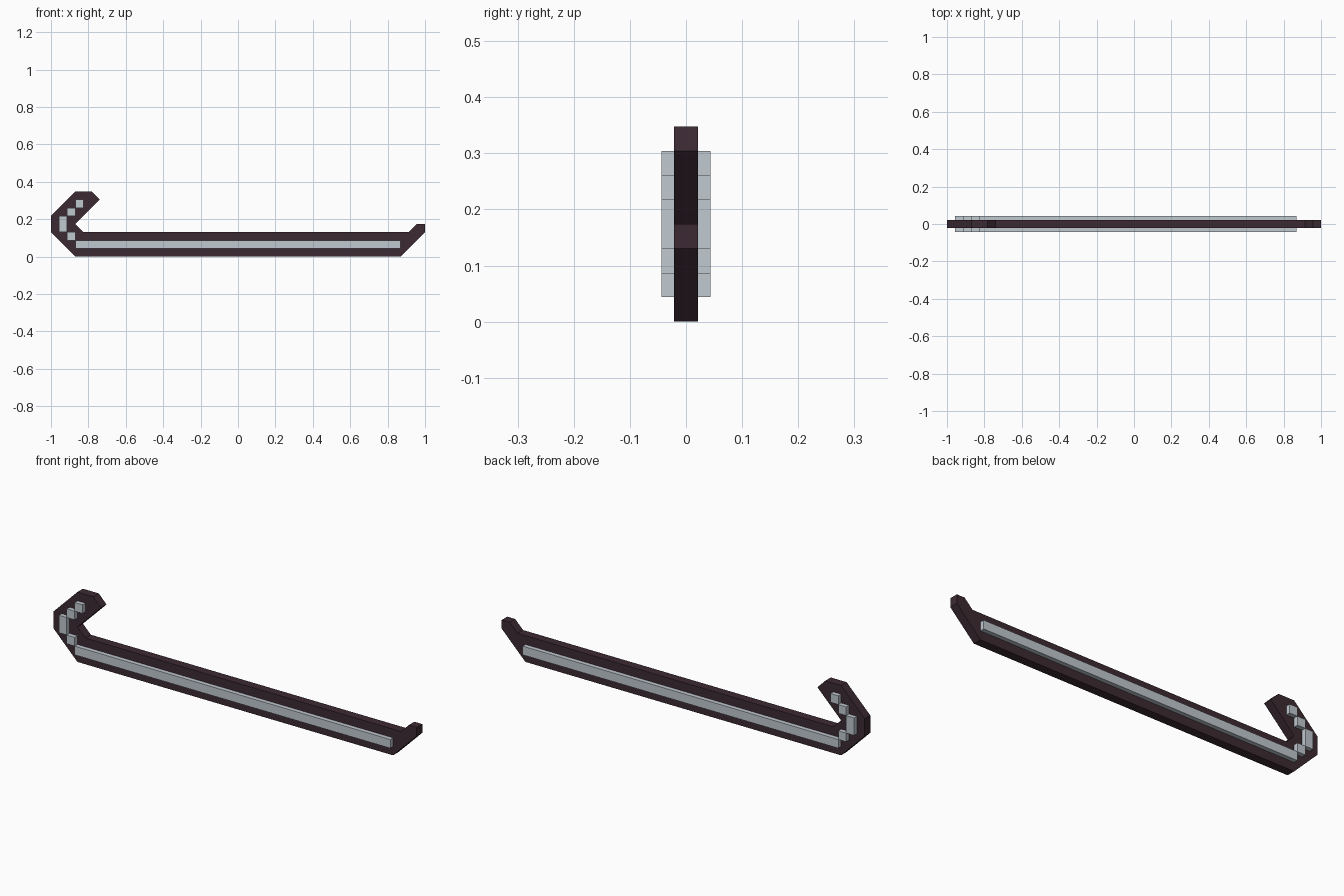
import bpy, bmesh

if "Cube" in bpy.data.objects:
    bpy.data.objects.remove(bpy.data.objects["Cube"])

U = 1 / 23  # grid unit: the whole model is 46 units long


def material(name, color):
    m = bpy.data.materials.new(name)
    m.diffuse_color = color
    m.use_nodes = True
    m.node_tree.nodes["Principled BSDF"].inputs["Base Color"].default_value = m.diffuse_color
    return m


def plate(name, profile, half_depth, mat):
    """Extrude an x/z outline (grid units) symmetrically along y."""
    bm = bmesh.new()
    face = bm.faces.new([bm.verts.new((x * U, -half_depth * U, z * U)) for x, z in profile])
    ext = bmesh.ops.extrude_face_region(bm, geom=[face])
    verts = [v for v in ext["geom"] if isinstance(v, bmesh.types.BMVert)]
    bmesh.ops.translate(bm, verts=verts, vec=(0, 2 * half_depth * U, 0))
    bmesh.ops.recalc_face_normals(bm, faces=bm.faces)
    mesh = bpy.data.meshes.new(name)
    bm.to_mesh(mesh)
    bm.free()
    mesh.materials.append(mat)
    obj = bpy.data.objects.new(name, mesh)
    bpy.context.collection.objects.link(obj)
    return obj


dark = material("dark_iron", (0.045, 0.023, 0.032, 1))
silver = material("silver", (0.53, 0.58, 0.63, 1))

# Dark bar with hooked left end and upturned right tip
plate("hooked_bar", [
    (-20, 0), (20, 0), (23, 3), (23, 4), (22, 4), (21, 3),
    (-19, 3), (-20, 4), (-17, 7), (-18, 8), (-20, 8), (-23, 5), (-23, 3),
], 0.5, dark)

# Raised silver inlays, passing through to both sides: x0, x1, z0, z1
inlays = {
    "long_inlay": (-20, 20, 1, 2),
    "lower_hook_inlay": (-21, -20, 2, 3),
    "middle_hook_inlay": (-22, -21, 3, 5),
    "upper_hook_inlay": (-21, -20, 5, 6),
    "tip_hook_inlay": (-20, -19, 6, 7),
}
for name, (x0, x1, z0, z1) in inlays.items():
    plate(name, [(x0, z0), (x1, z0), (x1, z1), (x0, z1)], 1.0, silver)
